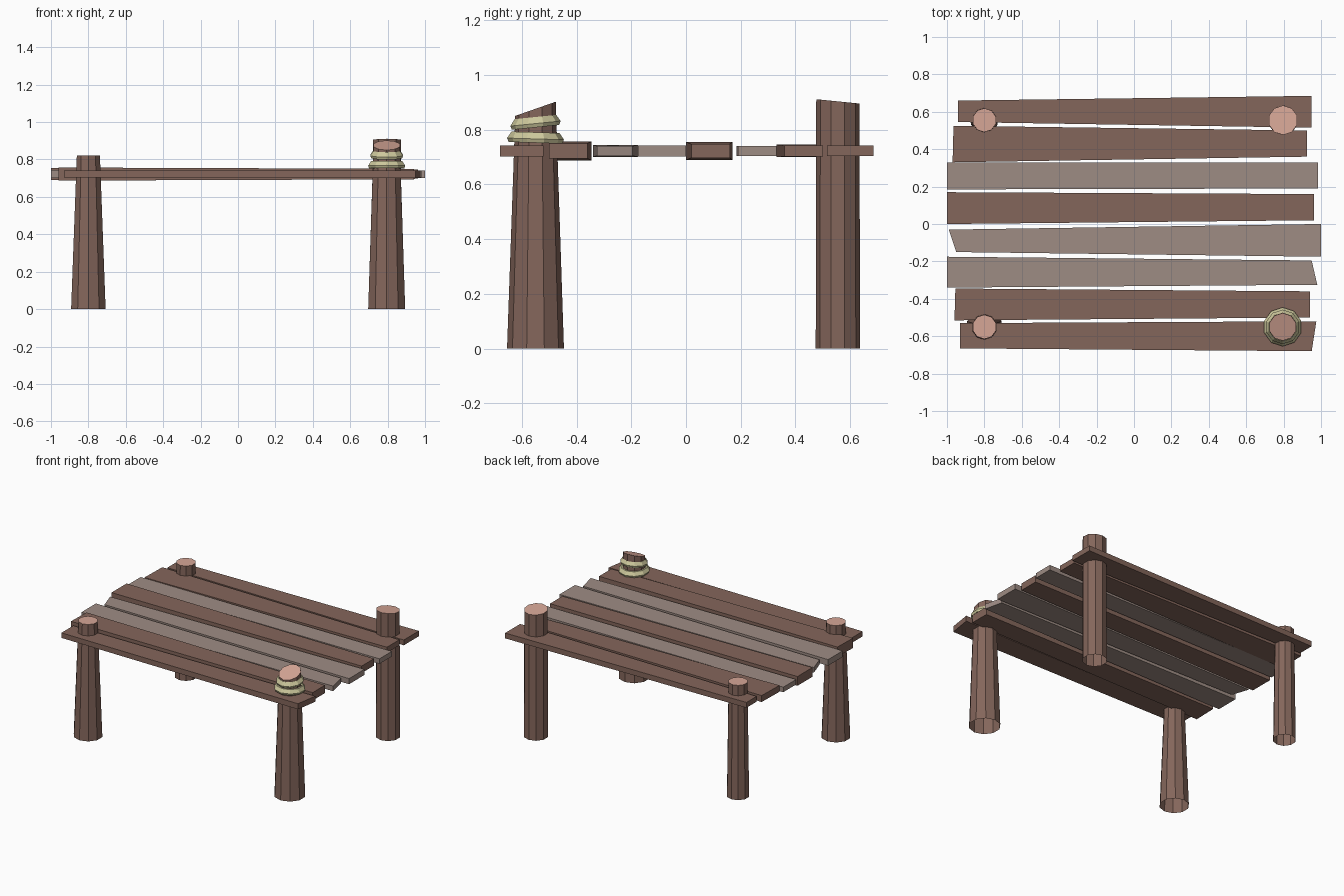
import bpy, bmesh, math

if "Cube" in bpy.data.objects:
    bpy.data.objects.remove(bpy.data.objects["Cube"])


def material(name, rgb):
    m = bpy.data.materials.new(name)
    lin = [((c / 255 + 0.055) / 1.055) ** 2.4 for c in rgb]
    m.diffuse_color = (*lin, 1)
    m.use_nodes = True
    m.node_tree.nodes["Principled BSDF"].inputs["Base Color"].default_value = m.diffuse_color
    return m


BROWN = material("brown_wood", (132, 102, 91))
GREY = material("weathered_wood", (158, 140, 132))
CUT = material("cut_wood", (214, 166, 150))
ROPE = material("rope", (205, 200, 156))


def make_object(name, bm, mats):
    me = bpy.data.meshes.new(name)
    bm.to_mesh(me)
    bm.free()
    for m in mats:
        me.materials.append(m)
    ob = bpy.data.objects.new(name, me)
    bpy.context.collection.objects.link(ob)
    return ob


# Planks: four top-view corners (left back, left front, right front, right back)
# then half thickness at the left and right ends
planks = [
    ((-.94, .66), (-.94, .545), (.95, .515), (.95, .685), .019, .019, BROWN),
    ((-.965, .525), (-.97, .33), (.925, .36), (.925, .50), .023, .020, BROWN),
    ((-1, .33), (-1, .185), (.985, .19), (.985, .33), .018, .018, GREY),
    ((-1, .17), (-1, .0), (.963, .02), (.963, .16), .033, .025, BROWN),
    ((-.99, -.03), (-.95, -.15), (1, -.175), (1, 0), .018, .020, GREY),
    ((-1, -.175), (-1, -.34), (.98, -.325), (.95, -.195), .022, .018, GREY),
    ((-.955, -.345), (-.96, -.515), (.94, -.50), (.94, -.36), .035, .028, BROWN),
    ((-.93, -.53), (-.93, -.665), (.95, -.68), (.975, -.52), .018, .020, BROWN),
]
MID = .722
for i, (a, b, c, d, tl, tr, mat) in enumerate(planks):
    bm = bmesh.new()
    rim = list(zip((a, b, c, d), (tl, tl, tr, tr)))
    lo = [bm.verts.new((*p, MID - t)) for p, t in rim]
    hi = [bm.verts.new((*p, MID + t)) for p, t in rim]
    bm.faces.new(hi)
    bm.faces.new(lo[::-1])
    for k in range(4):
        n = (k + 1) % 4
        bm.faces.new((lo[k], lo[n], hi[n], hi[k]))
    make_object(f"plank_{i + 1}", bm, [mat])

SIDES = 10


def ring(bm, x, y, r, z, slope=0.0):
    out = []
    for k in range(SIDES):
        a = 2 * math.pi * (k + .5) / SIDES
        dy = r * math.sin(a)
        out.append(bm.verts.new((x + r * math.cos(a), y + dy, z + slope * dy)))
    return out


def bridge(bm, a, b):
    for k in range(SIDES):
        n = (k + 1) % SIDES
        bm.faces.new((a[k], a[n], b[n], b[k]))


# Log legs, open underneath, with pale sawn tops
def leg(name, x, y, r0, r1, h, slope):
    bm = bmesh.new()
    base, top = ring(bm, x, y, r0, 0), ring(bm, x, y, r1, h, slope)
    bridge(bm, base, top)
    bm.faces.new(top).material_index = 1
    make_object(name, bm, [BROWN, CUT])


leg("front_left_leg", -.80, -.55, .097, .065, .82, 0)
leg("front_right_leg", .795, -.55, .104, .074, .876, .35)
leg("back_left_leg", -.80, .555, .075, .064, .815, 0)
leg("back_right_leg", .797, .555, .081, .079, .903, -.1)


# Rope wound round the front right post
def rope(name, r, z, slope):
    bm = bmesh.new()
    prof = [(-.028, -.020), (-.006, -.020), (0, -.006), (-.016, .018), (-.030, .018)]
    loops = [ring(bm, .795, -.55, r + dr, z + dz, slope) for dr, dz in prof]
    for a, b in zip(loops, loops[1:] + loops[:1]):
        bridge(bm, a, b)
    make_object(name, bm, [ROPE])


rope("lower_rope", .104, .772, -.03)
rope("upper_rope", .092, .828, .10)
